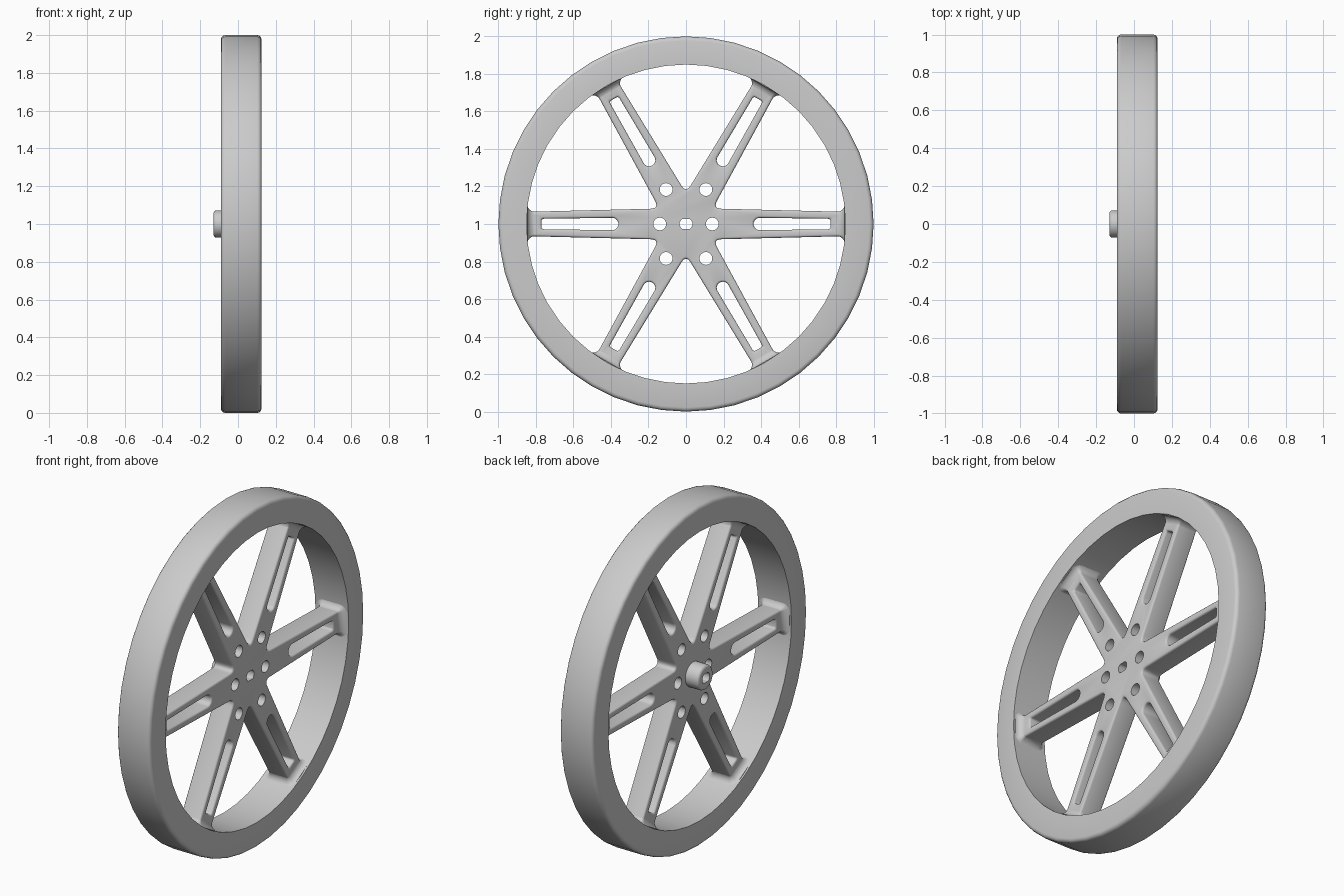
import bpy
import bmesh
from math import cos, sin, tan, pi, radians

if "Cube" in bpy.data.objects:
    bpy.data.objects.remove(bpy.data.objects["Cube"], do_unlink=True)

MID, HALF = 0.017, 0.063      # spoke plate centre and half thickness along the axle
EDGE = 0.011                  # rounding of plate and slot edges
RIM_IN, RIM_HALF = 0.85, 0.1075
SPOKES = [k * pi / 3 for k in range(6)]


def place(x, r, t, a=0.0):
    """Axle position, distance along a spoke and sideways offset to world space."""
    return (x, r * cos(a) - t * sin(a), 1 + r * sin(a) + t * cos(a))


def add_loft(bm, rings, closed=False):
    rows = [[bm.verts.new(p) for p in ring] for ring in rings]
    n = len(rows[0])
    pairs = list(zip(rows, rows[1:]))
    if closed:
        pairs.append((rows[-1], rows[0]))
    else:
        bm.faces.new(rows[0][::-1])
        bm.faces.new(rows[-1])
    for lo, hi in pairs:
        for i in range(n):
            j = (i + 1) % n
            bm.faces.new((lo[i], lo[j], hi[j], hi[i]))


def make(name, lofts, closed=False):
    bm = bmesh.new()
    for rings in lofts:
        add_loft(bm, rings, closed)
    bmesh.ops.recalc_face_normals(bm, faces=bm.faces)
    mesh = bpy.data.meshes.new(name)
    bm.to_mesh(mesh)
    bm.free()
    ob = bpy.data.objects.new(name, mesh)
    bpy.context.collection.objects.link(ob)
    return ob


def activate(ob):
    bpy.ops.object.select_all(action='DESELECT')
    ob.select_set(True)
    bpy.context.view_layer.objects.active = ob


def smooth(ob):
    activate(ob)
    bpy.ops.object.shade_smooth_by_angle(angle=radians(35))


def cut(ob, cutter):
    mod = ob.modifiers.new("cut", 'BOOLEAN')
    mod.operation, mod.solver, mod.object = 'DIFFERENCE', 'EXACT', cutter
    activate(ob)
    bpy.ops.object.modifier_apply(modifier=mod.name)


def circle(x, radius, n, r=0.0, a=0.0, clip=9.0):
    pts = [(radius * cos(2 * pi * i / n), radius * sin(2 * pi * i / n)) for i in range(n)]
    return [place(x, r + u, max(-clip, min(clip, v)), a) for u, v in pts]


def edge_steps(reach):
    """Axle positions and insets of a quarter-round on both plate faces."""
    arc = [(EDGE * (1 - sin(q)), EDGE * (1 - cos(q))) for q in (pi / 2, pi / 3, pi / 6, 0)]
    low = [(MID - HALF + depth, inset) for depth, inset in
           [(EDGE - d, EDGE - i) for d, i in [(EDGE - a, b) for a, b in arc]]]
    low = [(MID - HALF + EDGE * (1 - cos(q)), EDGE * (1 - sin(q)))
           for q in (0, pi / 6, pi / 3, pi / 2)]
    if reach:
        low = [(MID - HALF - reach, EDGE)] + low
    return low + [(2 * MID - x, d) for x, d in reversed(low)]


# Rim: rounded tread corners, crisp inner edge
def rim_profile():
    rad = 0.022
    half = [(RIM_HALF, RIM_IN)]
    half += [(RIM_HALF - rad * (1 - cos(q)), 1 - rad * (1 - sin(q)))
             for q in (0, pi / 6, pi / 3, pi / 2)]
    return half + [(-x, r) for x, r in reversed(half)]


rim = make("rim", [[circle(MID + x, r, 48) for x, r in rim_profile()]], closed=True)


# Hub and six tapered spokes as one star-shaped plate
def half_width(r, inset):
    return 0.086 - 0.025 * r - inset


def star(x, inset):
    pts = []
    r0 = 0.19
    rc = (0.086 - inset) / (tan(pi / 6) + 0.025)
    for a in SPOKES:
        end = 0.865
        pts += [place(x, end, -half_width(end, inset), a), place(x, end, half_width(end, inset), a)]
        p = place(x, r0, half_width(r0, inset), a)
        c = place(x, rc, half_width(rc, inset), a)
        q = place(x, r0, -half_width(r0, inset), a + pi / 3)
        for i in range(7):
            s = i / 6
            pts.append(tuple((1 - s) ** 2 * u + 2 * s * (1 - s) * v + s * s * w
                             for u, v, w in zip(p, c, q)))
    return pts


plate = make("hub_and_spokes", [[star(x, d) for x, d in edge_steps(0)]])


# Slots: round toward the hub, nearly square toward the rim
def slot(x, grow, a):
    inner, outer = 0.033 + grow, 0.028 + grow
    pts = [(0.393 + inner * cos(q), inner * sin(q))
           for q in [pi / 2 + pi * i / 10 for i in range(11)]]
    end, rad = 0.77 + grow, 0.012
    for side, start in ((-1, -pi / 2), (1, 0)):
        pts += [(end - rad + rad * cos(start + q), side * (outer - rad) + rad * sin(start + q))
                for q in (0, pi / 6, pi / 3, pi / 2)]
    return [place(x, r, t, a) for r, t in pts]


slot_cutter = make("slot_cutter", [[slot(x, d, a) for x, d in edge_steps(0.03)] for a in SPOKES])

# Bolt holes: the two level ones sit nearer the axle
holes = []
for k, a in enumerate(SPOKES):
    r = 0.14 if k % 3 == 0 else 0.212
    holes.append([circle(x, 0.034, 24, r, a) for x in (-0.3, 0.3)])
hole_cutter = make("hole_cutter", holes)

# Axle bore with two flats
bore_cutter = make("bore_cutter", [[circle(x, 0.034, 32, clip=0.026) for x in (-0.3, 0.3)]])

# Boss on the inner side
face, rad = -0.13, 0.016
boss_rings = [circle(face + rad * (1 - cos(q)), 0.072 - rad * (1 - sin(q)), 32)
              for q in (0, pi / 6, pi / 3, pi / 2)]
boss = make("axle_boss", [boss_rings + [circle(MID - HALF + 0.01, 0.072, 32)]])

for cutter in (slot_cutter, hole_cutter, bore_cutter):
    cut(plate, cutter)
cut(boss, bore_cutter)
for cutter in (slot_cutter, hole_cutter, bore_cutter):
    bpy.data.objects.remove(cutter, do_unlink=True)


# Flared feet that blend each spoke into the rim
def foot_ring(r, flare, a):
    w, h = half_width(r, 0.001) + flare, HALF - 0.001 + flare * 0.85
    c = EDGE + flare * 0.6
    pts = []
    for i, (sx, st) in enumerate(((1, 1), (-1, 1), (-1, -1), (1, -1))):
        for q in (0, pi / 6, pi / 3, pi / 2):
            ang = i * pi / 2 + q
            pts.append((sx * (h - c) + c * cos(ang), st * (w - c) + c * sin(ang)))
    return [place(MID + x, r, t, a) for x, t in pts]


def foot(a):
    size = 0.042
    base = RIM_IN - 0.004
    rings = [foot_ring(base - size + size * sin(q), size * (1 - cos(q)), a)
             for q in [pi / 2 * i / 6 for i in range(7)]]
    return rings + [foot_ring(base + 0.02, size, a)]


feet = make("spoke_feet", [foot(a) for a in SPOKES])

for part in (rim, plate, boss, feet):
    smooth(part)
